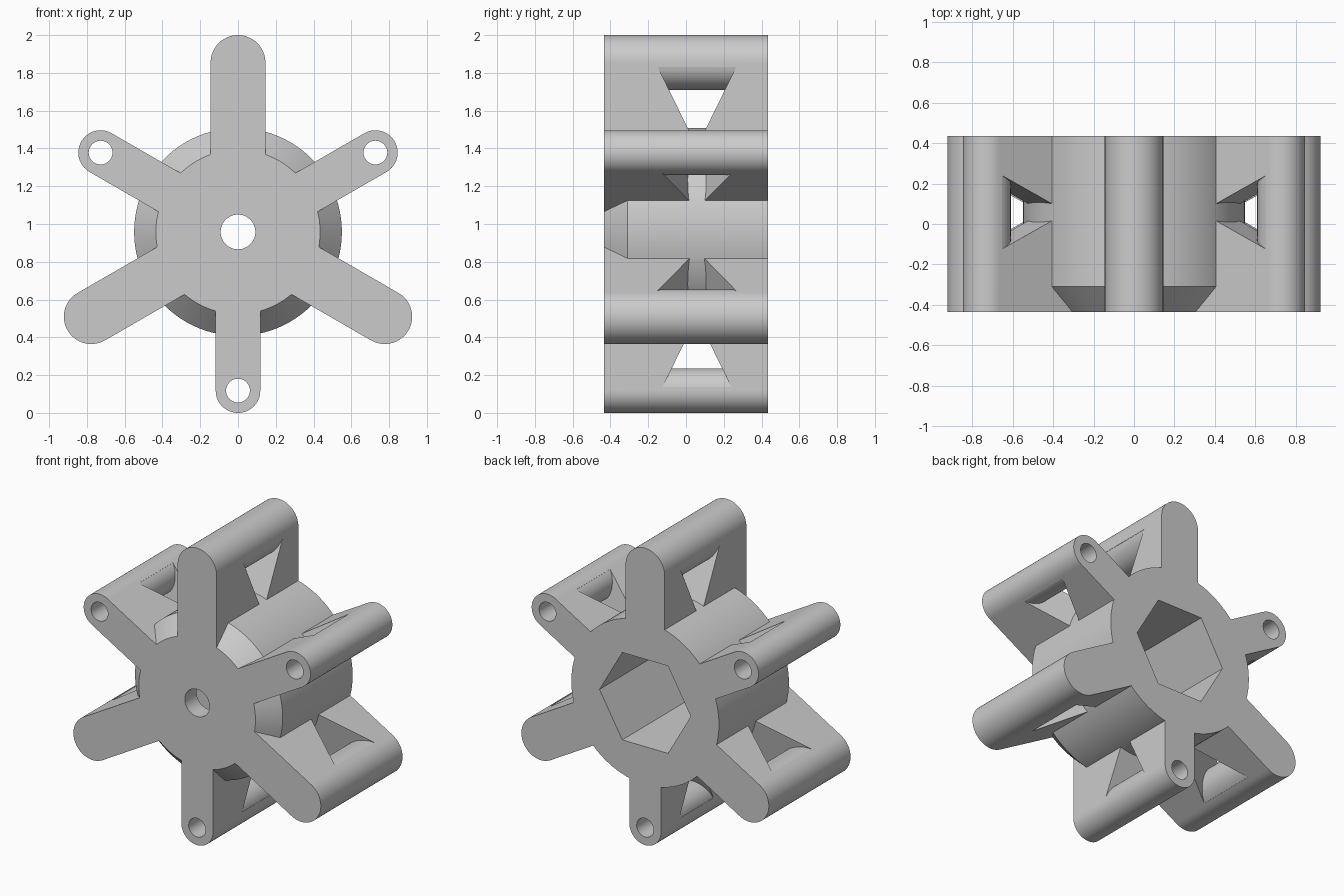
import bpy
import bmesh
from math import sin, cos, pi, radians

cube = bpy.data.objects.get("Cube")
if cube:
    bpy.data.objects.remove(cube, do_unlink=True)

AXIS_Z = 0.958           # height of the hub axis
DEPTH = 0.435            # half depth along y
WINDOW_Y = 0.058         # middle of the arm windows along y
LONG = (0.897, 0.145)    # tip distance, half width
SHORT = (0.84, 0.118)

grey = bpy.data.materials.new("plain_grey")
grey.use_nodes = True
grey.diffuse_color = (0.6, 0.6, 0.6, 1)
grey.node_tree.nodes["Principled BSDF"].inputs["Base Color"].default_value = (0.6, 0.6, 0.6, 1)


def loft(name, rings):
    """Solid through closed rings of (x, y, z) points, all of equal length."""
    bm = bmesh.new()
    loops = [[bm.verts.new(p) for p in ring] for ring in rings]
    n = len(loops[0])
    for a, b in zip(loops, loops[1:]):
        for i in range(n):
            j = (i + 1) % n
            bm.faces.new((a[i], a[j], b[j], b[i]))
    bm.faces.new(loops[0])
    bm.faces.new(loops[-1])
    bmesh.ops.recalc_face_normals(bm, faces=bm.faces)
    mesh = bpy.data.meshes.new(name)
    bm.to_mesh(mesh)
    bm.free()
    mesh.materials.append(grey)
    obj = bpy.data.objects.new(name, mesh)
    bpy.context.collection.objects.link(obj)
    return obj


def ring(radius, y, sides, cx=0, cz=AXIS_Z):
    return [(cx + radius * cos(2 * pi * i / sides), y, cz + radius * sin(2 * pi * i / sides))
            for i in range(sides)]


def place(section, angle, y_of):
    """Turn (across, outward) points into model points on an arm."""
    c, s = cos(angle), sin(angle)
    return [(r * c - t * s, y_of(r), AXIS_Z + r * s + t * c) for t, r in section]


def combine(target, other, operation):
    mod = target.modifiers.new(operation.lower(), 'BOOLEAN')
    mod.operation = operation
    mod.solver = 'EXACT'
    mod.object = other
    bpy.context.view_layer.update()
    with bpy.context.temp_override(object=target, active_object=target):
        bpy.ops.object.modifier_apply(modifier=mod.name)
    bpy.data.objects.remove(other, do_unlink=True)


def flare(r):
    """Half width of an arm window at a distance from the axis."""
    return 0.07 + 0.49 * (r - 0.593)


def make_arm(angle, tip, half):
    # Round-ended arm, overlong in y and trimmed later
    steps = 32
    outline = [(half, 0.32)]
    outline += [(half * cos(pi * i / steps), tip + half * sin(pi * i / steps)) for i in range(steps + 1)]
    outline += [(-half, 0.32)]
    arm = loft("arm", [place(outline, angle, lambda r: y) for y in (-0.47, 0.47)])
    # Flared window that leaves the tip as a full round bar
    lim = radians(81)
    arc = [(half * sin(a), tip - half * cos(a)) for a in (lim - 2 * lim * i / 28 for i in range(29))]
    side, top = half * 1.4, arc[0][1]
    section = [(-side, 0.5), (side, 0.5), (side, top)] + arc + [(-side, top)]
    cutter = loft("window_cutter", [place(section, angle, lambda r: WINDOW_Y + k * flare(r))
                                    for k in (-1, 1)])
    combine(arm, cutter, 'DIFFERENCE')
    return arm


# Hub with a tapering front rim, overlong in y
hub = loft("spoked_hub", [ring(0.375, -0.5, 96), ring(0.55, -0.31, 96), ring(0.55, 0.5, 96)])

# Alternating long and short arms
for k in range(3):
    combine(hub, make_arm(radians(90 + 120 * k), *LONG), 'UNION')
    combine(hub, make_arm(radians(30 + 120 * k), *SHORT), 'UNION')

# Trim front and back flat
combine(hub, loft("trim_slab", [ring(2, y, 4) for y in (-DEPTH, DEPTH)]), 'INTERSECT')

# Pin holes through the short arms
for k in range(3):
    a = radians(30 + 120 * k)
    x, z = SHORT[0] * cos(a), AXIS_Z + SHORT[0] * sin(a)
    combine(hub, loft("pin_hole", [ring(0.063, y, 40, x, z) for y in (-0.6, 0.6)]), 'DIFFERENCE')

# Hexagonal socket from the back and round bore from the front
combine(hub, loft("hex_socket", [ring(0.34, y, 6) for y in (-0.31, 0.6)]), 'DIFFERENCE')
combine(hub, loft("bore", [ring(0.092, y, 48) for y in (-0.6, 0)]), 'DIFFERENCE')

# Smooth rounds, crisp edges
bpy.ops.object.select_all(action='DESELECT')
hub.select_set(True)
bpy.context.view_layer.objects.active = hub
bpy.ops.object.shade_smooth_by_angle(angle=radians(25))
